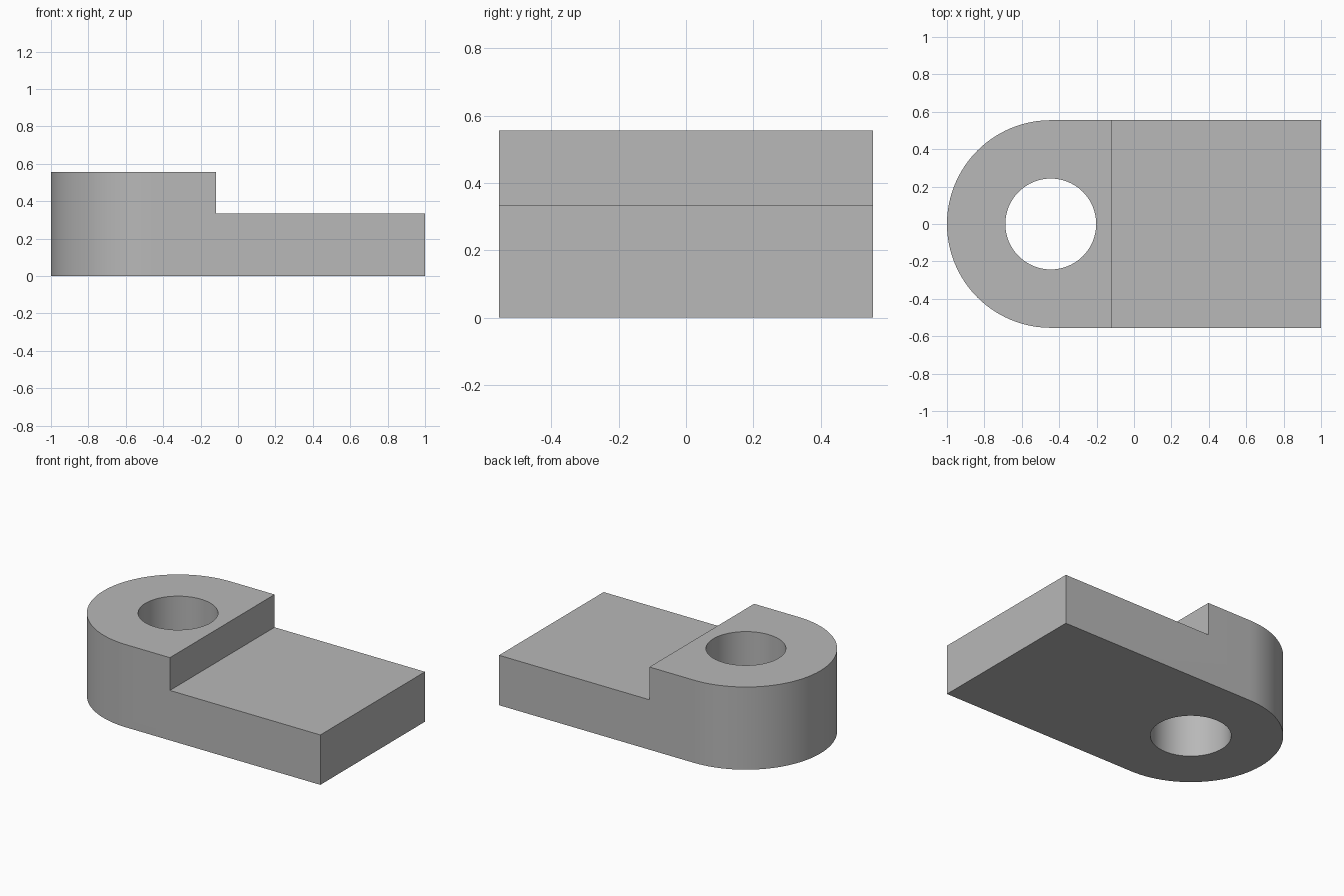
import bpy
import bmesh
from math import pi, sin, cos, radians

if "Cube" in bpy.data.objects:
    bpy.data.objects.remove(bpy.data.objects["Cube"], do_unlink=True)

RADIUS = 0.555        # rounded end, also half the width
CENTRE = RADIUS - 1   # x of the rounded end and the hole
HEIGHT = 0.555
STEP_X, STEP_Z = -0.117, 0.335
HOLE = 0.243

grey = bpy.data.materials.new("plain grey")
grey.use_nodes = True
colour = (0.48, 0.48, 0.48, 1)
grey.diffuse_color = colour
grey.node_tree.nodes["Principled BSDF"].inputs["Base Color"].default_value = colour


def prism(name, outline, bottom, top):
    """Extrude a flat outline upward into a closed solid."""
    bm = bmesh.new()
    face = bm.faces.new([bm.verts.new((x, y, bottom)) for x, y in outline])
    grown = bmesh.ops.extrude_face_region(bm, geom=[face])["geom"]
    verts = [v for v in grown if isinstance(v, bmesh.types.BMVert)]
    bmesh.ops.translate(bm, verts=verts, vec=(0, 0, top - bottom))
    bmesh.ops.recalc_face_normals(bm, faces=bm.faces)
    mesh = bpy.data.meshes.new(name)
    bm.to_mesh(mesh)
    bm.free()
    mesh.materials.append(grey)
    obj = bpy.data.objects.new(name, mesh)
    bpy.context.collection.objects.link(obj)
    return obj


def arc(radius, start, sweep, count):
    return [(CENTRE + radius * cos(start + sweep * i / count),
             radius * sin(start + sweep * i / count)) for i in range(count + 1)]


# Body: block with one rounded end
outline = arc(RADIUS, pi / 2, pi, 48) + [(1, -RADIUS), (1, RADIUS)]
body = prism("stepped_lug", outline, 0, HEIGHT)

# Cutters: lowered tongue and through hole
tongue = [(STEP_X, -1), (2, -1), (2, 1), (STEP_X, 1)]
cutters = [
    prism("step_cutter", tongue, STEP_Z, 1),
    prism("hole_cutter", arc(HOLE, 0, 2 * pi, 64)[:-1], -1, 1),
]

bpy.ops.object.select_all(action="DESELECT")
bpy.context.view_layer.objects.active = body
body.select_set(True)
for cutter in cutters:
    cutter.hide_render = True
    mod = body.modifiers.new(cutter.name, "BOOLEAN")
    mod.operation = "DIFFERENCE"
    mod.solver = "EXACT"
    mod.object = cutter
    bpy.ops.object.modifier_apply(modifier=mod.name)
    bpy.data.objects.remove(cutter, do_unlink=True)

# Smooth curved walls, crisp edges
bpy.ops.object.shade_smooth_by_angle(angle=radians(30))
